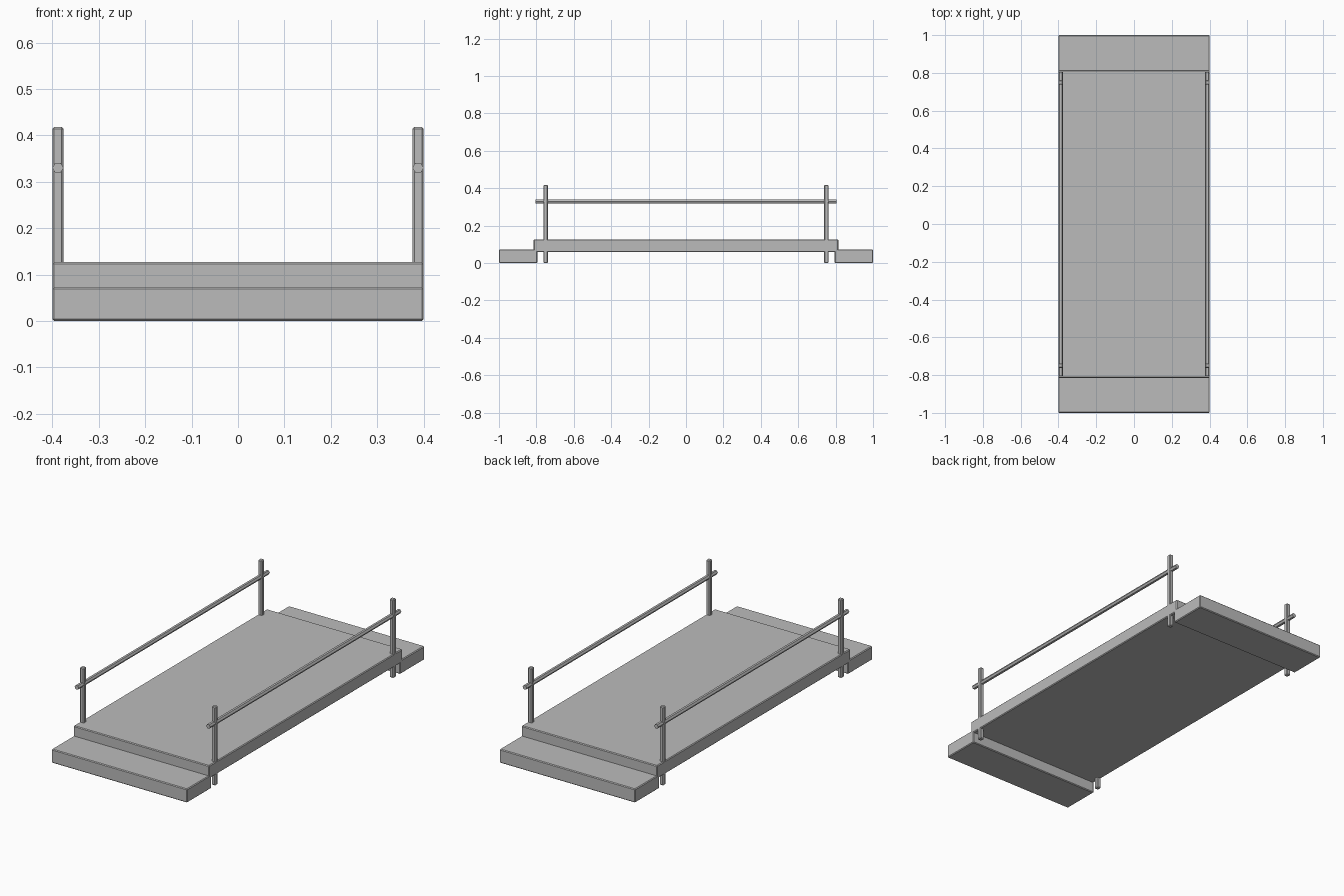
import bpy, bmesh, math
from mathutils import Matrix

if "Cube" in bpy.data.objects:
    bpy.data.objects.remove(bpy.data.objects["Cube"])

grey = bpy.data.materials.new("plain_grey")
grey.diffuse_color = (0.5, 0.5, 0.5, 1)
grey.use_nodes = True
grey.node_tree.nodes["Principled BSDF"].inputs["Base Color"].default_value = grey.diffuse_color


def finish(name, bm):
    mesh = bpy.data.meshes.new(name)
    bm.to_mesh(mesh)
    bm.free()
    mesh.materials.append(grey)
    obj = bpy.data.objects.new(name, mesh)
    bpy.context.collection.objects.link(obj)
    return obj


def box(name, lo, hi, bevel):
    """Box between two corners with a small chamfer."""
    bm = bmesh.new()
    bmesh.ops.create_cube(bm, size=1)
    for v in bm.verts:
        v.co = [(a + b) / 2 + c * (b - a) for a, b, c in zip(lo, hi, v.co)]
    bmesh.ops.bevel(bm, geom=bm.edges[:], offset=bevel, segments=1,
                    affect='EDGES', profile=0.5)
    return finish(name, bm)


# Raised walkway
box("deck", (-0.4, -0.815, 0.058), (0.4, 0.815, 0.127), 0.004)

# Low step at each end, tucked under the deck
for side, y0, y1 in (("front", -1.0, -0.795), ("back", 0.795, 1.0)):
    box(side + "_step", (-0.4, y0, 0.0), (0.4, y1, 0.073), 0.004)

for side, x in (("left", -0.388), ("right", 0.388)):
    # Posts pass through the deck to the ground
    for end, y in (("front", -0.75), ("back", 0.75)):
        box(f"{side}_{end}_post", (x - 0.012, y - 0.012, 0.0),
            (x + 0.012, y + 0.012, 0.418), 0.004)
    # Six-sided handrail, corners pointing sideways
    bm = bmesh.new()
    turn = (Matrix.Translation((x, 0, 0.33)) @ Matrix.Rotation(math.pi / 2, 4, 'X')
            @ Matrix.Rotation(math.pi / 2, 4, 'Z'))
    bmesh.ops.create_cone(bm, cap_ends=True, segments=6, radius1=0.012,
                          radius2=0.012, depth=1.61, matrix=turn)
    finish(side + "_handrail", bm)
